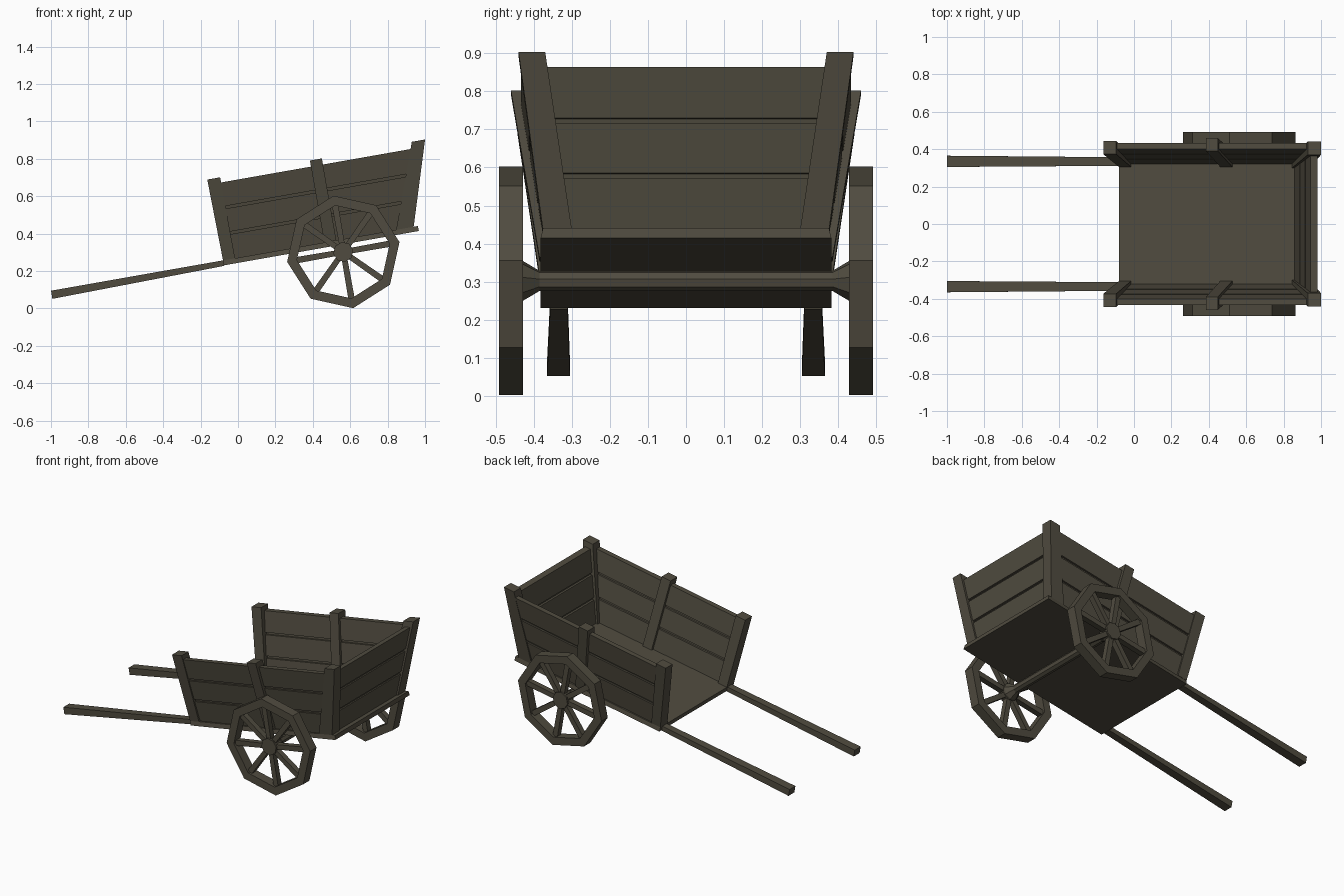
import bpy, bmesh, math
from mathutils import Vector

if "Cube" in bpy.data.objects:
    bpy.data.objects.remove(bpy.data.objects["Cube"])

wood = bpy.data.materials.new("weathered dark wood")
wood.diffuse_color = (0.080, 0.071, 0.050, 1)
wood.use_nodes = True
wood.node_tree.nodes["Principled BSDF"].inputs["Base Color"].default_value = wood.diffuse_color

TILT = math.radians(10)
C, S = math.cos(TILT), math.sin(TILT)


def cart(u, y, w):
    """Tilted cart frame: u along the floor, w square to it."""
    return Vector((-0.08 + u * C - w * S, y, 0.257 + u * S + w * C))


def finish(name, bm, mirror=False):
    bmesh.ops.recalc_face_normals(bm, faces=bm.faces)
    me = bpy.data.meshes.new(name)
    bm.to_mesh(me)
    bm.free()
    me.materials.append(wood)
    ob = bpy.data.objects.new(name, me)
    bpy.context.collection.objects.link(ob)
    if mirror:
        m = ob.modifiers.new("mirror", "MIRROR")
        m.use_axis = (False, True, False)
        m.use_mirror_merge = False
    return ob


def loft(bm, rings, closed=False):
    """Skin a list of equal point rings, capped or joined end to end."""
    vs = [[bm.verts.new(p) for p in r] for r in rings]
    n = len(vs[0])
    pairs = list(zip(vs, vs[1:])) + ([(vs[-1], vs[0])] if closed else [])
    for a, b in pairs:
        for i in range(n):
            j = (i + 1) % n
            bm.faces.new((a[i], a[j], b[j], b[i]))
    if not closed:
        bm.faces.new(vs[0])
        bm.faces.new(vs[-1])


def post(name, bottom, top, w1, w0=0.0):
    """Leaning tapered post; rectangles are (u0, u1, y0, y1)."""
    def ring(r, w):
        a, b, c, d = r
        return [cart(a, c, w), cart(b, c, w), cart(b, d, w), cart(a, d, w)]
    bm = bmesh.new()
    loft(bm, [ring(bottom, w0), ring(top, w1)])
    return finish(name, bm, True)


def plank_profile(inner, outer, h, grooves=(0.138, 0.277), g=0.007, d=0.012):
    """Panel section as (offset, w) with plank grooves on both sides."""
    def side(line, sgn):
        f = lambda w: line[0] + (line[1] - line[0]) * w / h
        pts = [(f(0), 0)]
        for q in grooves:
            pts += [(f(q - g), q - g), (f(q - g) + sgn * d, q - g),
                    (f(q + g) + sgn * d, q + g), (f(q + g), q + g)]
        return pts + [(f(h), h)]
    return side(outer, -1) + side(inner, 1)[::-1]


# floor
bm = bmesh.new()
loft(bm, [[cart(u, -0.376, 0), cart(u, 0.376, 0),
           cart(u, 0.382, -0.027), cart(u, -0.382, -0.027)] for u in (0, 1.058)])
finish("floor", bm)

# pull shafts, wider toward the handles
bm = bmesh.new()
loft(bm, [[cart(u, a, 0), cart(u, b, 0), cart(u, b, -h), cart(u, a, -h)]
          for u, a, b, h in ((-0.934, 0.305, 0.365, 0.044), (0.0, 0.311, 0.357, 0.030))])
finish("pull_shaft", bm, True)

# corner and middle posts
post("front_post", (0.0, 0.065, 0.305, 0.378), (-0.008, 0.062, 0.373, 0.443), 0.44)
post("middle_post", (0.55, 0.615, 0.305, 0.385), (0.55, 0.615, 0.39, 0.46), 0.445)
post("rear_post", (0.94, 1.035, 0.30, 0.376), (1.104, 1.176, 0.37, 0.44), 0.449)

# side panels
bm = bmesh.new()
prof = plank_profile((0.322, 0.400), (0.366, 0.434), 0.412)
loft(bm, [[cart(0.03, y, w) for y, w in prof],
          [cart(0.99 + 0.34 * w, y, w) for y, w in prof]])
finish("side_panel", bm, True)

# rear panel
bm = bmesh.new()
prof = plank_profile((0.952, 1.112), (1.024, 1.150), 0.414)
loft(bm, [[cart(u, s * (0.34 + 0.156 * w), w) for u, w in prof] for s in (-1, 1)])
finish("rear_panel", bm)

# wheels
CX, CZ, R, RIN = 0.563, 0.302, 0.305, 0.252
Y0, Y1 = 0.428, 0.492


def polar(r, ang, y):
    return Vector((CX + r * math.cos(ang), y, CZ + r * math.sin(ang)))


angles = [TILT + k * math.pi / 4 for k in range(8)]
bm = bmesh.new()
loft(bm, [[polar(R, a, Y0), polar(R, a, Y1), polar(RIN, a, Y1), polar(RIN, a, Y0)]
          for a in angles], closed=True)
finish("wheel_rim", bm, True)

# spokes
bm = bmesh.new()
for a in angles:
    t = Vector((-math.sin(a), 0, math.cos(a)))
    loft(bm, [[polar(r, a, y) + t * s for y, s in
               ((0.442, -h), (0.478, -h), (0.478, h), (0.442, h))]
              for r, h in ((0.03, 0.015), (0.258, 0.017))])
finish("wheel_spokes", bm, True)

# axle flaring into the hubs
bm = bmesh.new()
stations = ((0.488, 0.054), (0.43, 0.054), (0.385, 0.027))
path = [(-y, r) for y, r in stations] + [(y, r) for y, r in stations[::-1]]
loft(bm, [[polar(r, a, y) for a in angles] for y, r in path])
finish("axle_and_hubs", bm)
